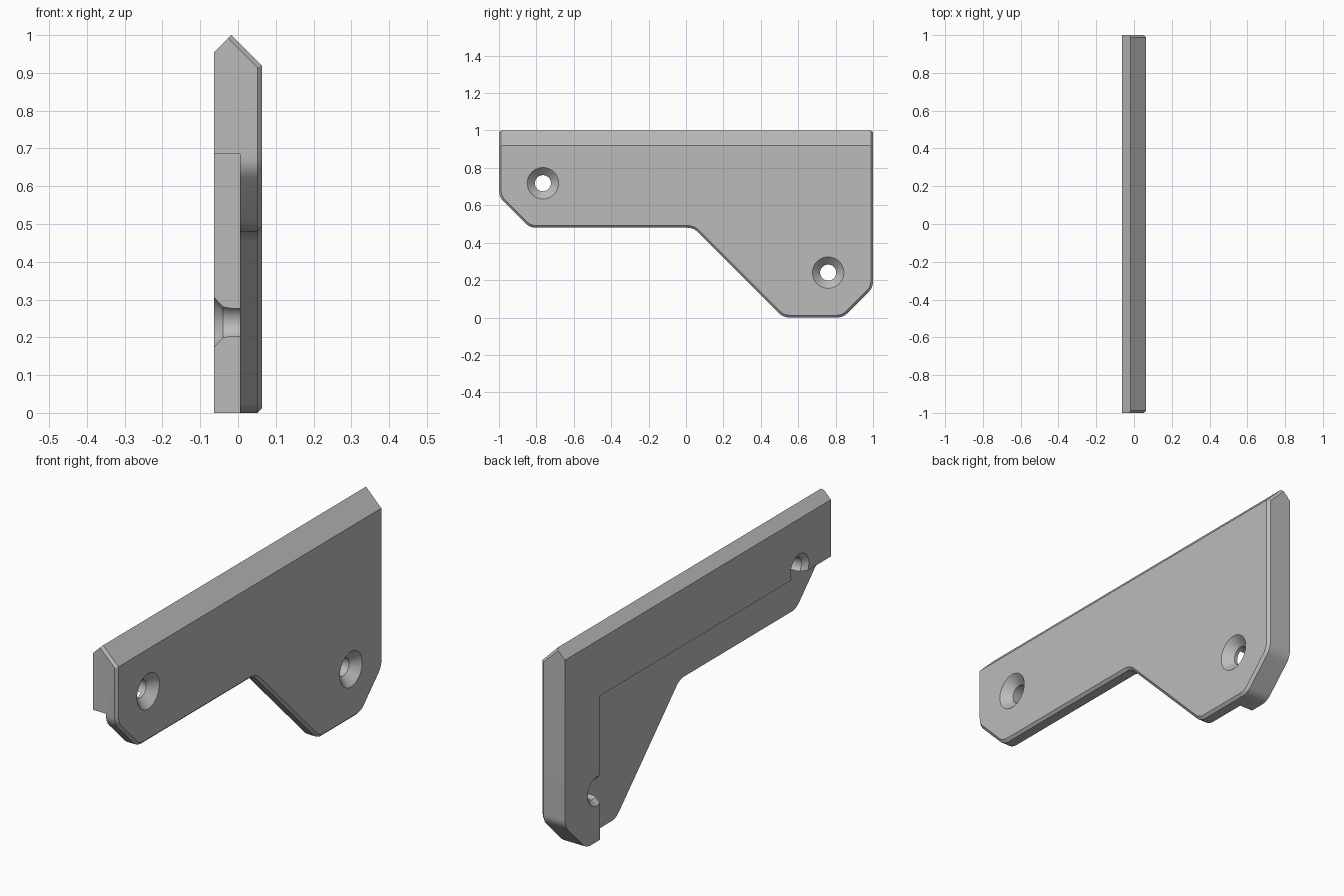
import bpy, bmesh, math
from mathutils import Vector

cube = bpy.data.objects.get("Cube")
if cube:
    bpy.data.objects.remove(cube, do_unlink=True)

HALF = 0.063      # half thickness
RIDGE = -0.018    # x of the top ridge
STEP = 0.005      # x where the backing meets the front plate

grey = bpy.data.materials.new("plain_grey")
grey.use_nodes = True
colour = (0.5, 0.5, 0.5, 1)
grey.diffuse_color = colour
grey.node_tree.nodes["Principled BSDF"].inputs["Base Color"].default_value = colour


def make_object(name, bm):
    bmesh.ops.recalc_face_normals(bm, faces=bm.faces)
    mesh = bpy.data.meshes.new(name)
    bm.to_mesh(mesh)
    bm.free()
    mesh.materials.append(grey)
    obj = bpy.data.objects.new(name, mesh)
    bpy.context.collection.objects.link(obj)
    return obj


def rounded(points, radius, steps=6):
    """Replace each 45 degree corner by a smooth arc; keep the square ones."""
    out = []
    for i, p in enumerate(points):
        p = Vector(p)
        a = (Vector(points[i - 1]) - p).normalized()
        b = (Vector(points[(i + 1) % len(points)]) - p).normalized()
        inner = a.angle(b)
        if inner < 1.7:
            out.append(p)
            continue
        centre = p + (a + b).normalized() * radius / math.sin(inner / 2)
        start = p + a * radius / math.tan(inner / 2) - centre
        end = p + b * radius / math.tan(inner / 2) - centre
        sweep = math.pi - inner
        for k in range(steps + 1):
            t = k / steps
            out.append(centre + (start * math.sin((1 - t) * sweep)
                                 + end * math.sin(t * sweep)) / math.sin(sweep))
    return out


# Side outline (y, z) extruded through the full thickness
outline = rounded([(-1, 1), (-1, 0.645), (-0.835, 0.48), (0.04, 0.48),
                   (0.52, 0), (0.84, 0), (1, 0.16), (1, 1)], 0.08)
bm = bmesh.new()
base = bm.faces.new([bm.verts.new((-HALF, y, z)) for y, z in outline])
grown = bmesh.ops.extrude_face_region(bm, geom=[base])["geom"]
bmesh.ops.translate(bm, vec=(2 * HALF, 0, 0),
                    verts=[v for v in grown if isinstance(v, bmesh.types.BMVert)])

# Sloping roof on both sides of the ridge
for side in (-1, 1):
    cut = bmesh.ops.bisect_plane(
        bm, geom=bm.verts[:] + bm.edges[:] + bm.faces[:], dist=1e-5,
        plane_co=(RIDGE, 0, 1), plane_no=(side, 0, 1), clear_outer=True)
    rim = [e for e in cut["geom_cut"] if isinstance(e, bmesh.types.BMEdge)]
    bmesh.ops.holes_fill(bm, edges=[e for e in bm.edges if e.is_boundary] or rim)
bmesh.ops.remove_doubles(bm, verts=bm.verts, dist=1e-5)
bmesh.ops.recalc_face_normals(bm, faces=bm.faces)
bm.normal_update()


# Chamfer round the outer face and the ends of its roof slope
def is_show_face(f):
    return f.normal.x > 0.6


rim = [e for e in bm.edges if len(e.link_faces) == 2
       and sum(is_show_face(f) for f in e.link_faces) == 1
       and not all(f.normal.z > 0.6 for f in e.link_faces)]
bmesh.ops.bevel(bm, geom=rim, offset=0.012, offset_type='OFFSET',
                segments=1, affect='EDGES')
bracket = make_object("bracket_plate", bm)


# Block that clears the backing away from the inner corner
def box_cutter(name, low, high):
    bm = bmesh.new()
    bmesh.ops.create_cube(bm, size=1)
    for v in bm.verts:
        v.co = [lo if c < 0 else hi for c, lo, hi in zip(v.co, low, high)]
    return make_object(name, bm)


# Screw hole: wide countersink outside, small one on the back
def hole_cutter(name, y, z, sides=40):
    profile = [(-0.083, 0.089), (-0.04, 0.046), (-0.02, 0.043),
               (0.022, 0.043), (0.082, 0.103)]
    bm = bmesh.new()
    rings = [[bm.verts.new((x, y + r * math.cos(k * math.tau / sides),
                            z + r * math.sin(k * math.tau / sides)))
              for k in range(sides)] for x, r in profile]
    for a, b in zip(rings, rings[1:]):
        for k in range(sides):
            n = (k + 1) % sides
            bm.faces.new((a[k], a[n], b[n], b[k]))
    bm.faces.new(rings[0])
    bm.faces.new(rings[-1])
    return make_object(name, bm)


cutters = [box_cutter("recess_cutter", (-0.2, -1.2, -0.2), (STEP, 0.738, 0.685)),
           hole_cutter("front_hole_cutter", -0.765, 0.718),
           hole_cutter("back_hole_cutter", 0.76, 0.24)]

bpy.ops.object.select_all(action='DESELECT')
bracket.select_set(True)
bpy.context.view_layer.objects.active = bracket
for cutter in cutters:
    cutter.hide_render = True
    mod = bracket.modifiers.new(cutter.name, 'BOOLEAN')
    mod.operation = 'DIFFERENCE'
    mod.solver = 'EXACT'
    mod.object = cutter
    bpy.ops.object.modifier_apply(modifier=mod.name)
    bpy.data.objects.remove(cutter, do_unlink=True)

bpy.ops.object.shade_smooth_by_angle(angle=math.radians(25))
